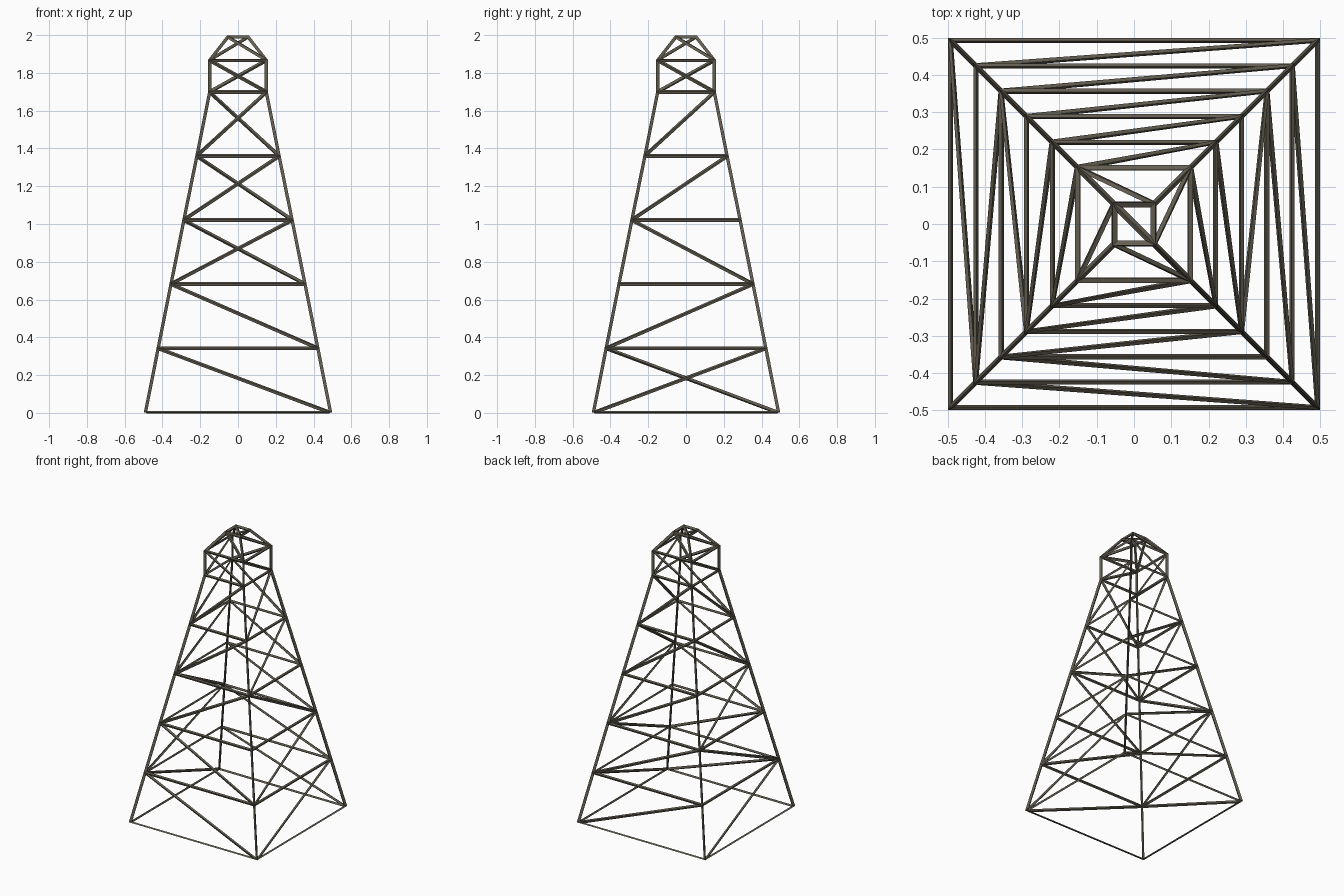
import bpy, bmesh

if "Cube" in bpy.data.objects:
    bpy.data.objects.remove(bpy.data.objects["Cube"])

# One flat colour: weathered olive-brown metal
metal = bpy.data.materials.new("weathered_olive_metal")
metal.diffuse_color = (0.13, 0.115, 0.085, 1)
metal.use_nodes = True
metal.node_tree.nodes["Principled BSDF"].inputs["Base Color"].default_value = metal.diffuse_color

# Tower levels: (height, half width)
LEVELS = [(0.0, 0.492), (0.342, 0.424), (0.682, 0.356), (1.021, 0.288),
          (1.36, 0.219), (1.699, 0.151), (1.867, 0.151), (1.99, 0.054)]

# Brace direction per panel from bottom to top, each side seen from outside:
# "/" rises to the right, "b" falls to the right
BRACES = ["bb///bb",   # front
          "//b//bb",   # right
          "/////bb",   # back
          "/b/bbbb"]   # left

bm = bmesh.new()
rings = [[bm.verts.new((sx * h, sy * h, z))
          for sx, sy in ((-1, -1), (1, -1), (1, 1), (-1, 1))]
         for z, h in LEVELS]

# Braced side panels, open at the foot
for side, pattern in enumerate(BRACES):
    nxt = (side + 1) % 4
    for low, high, brace in zip(rings, rings[1:], pattern):
        bl, br, tl, tr = low[side], low[nxt], high[side], high[nxt]
        if brace == "/":
            tris = (bl, br, tr), (bl, tr, tl)
        else:
            tris = (bl, br, tl), (br, tr, tl)
        for tri in tris:
            bm.faces.new(tri)

# Top frame with a single cross brace
a, b, c, d = rings[-1]
bm.faces.new((a, b, d))
bm.faces.new((b, c, d))
bm.normal_update()

mesh = bpy.data.meshes.new("lattice_tower")
bm.to_mesh(mesh)
bm.free()
mesh.materials.append(metal)
tower = bpy.data.objects.new("lattice_tower", mesh)
bpy.context.collection.objects.link(tower)

# Turn every edge into a bar; the foot edges become thinner half bars
bars = tower.modifiers.new("bars", 'WIREFRAME')
bars.thickness = 0.02
bars.use_boundary = False
bars.use_even_offset = True
bars.use_replace = True
